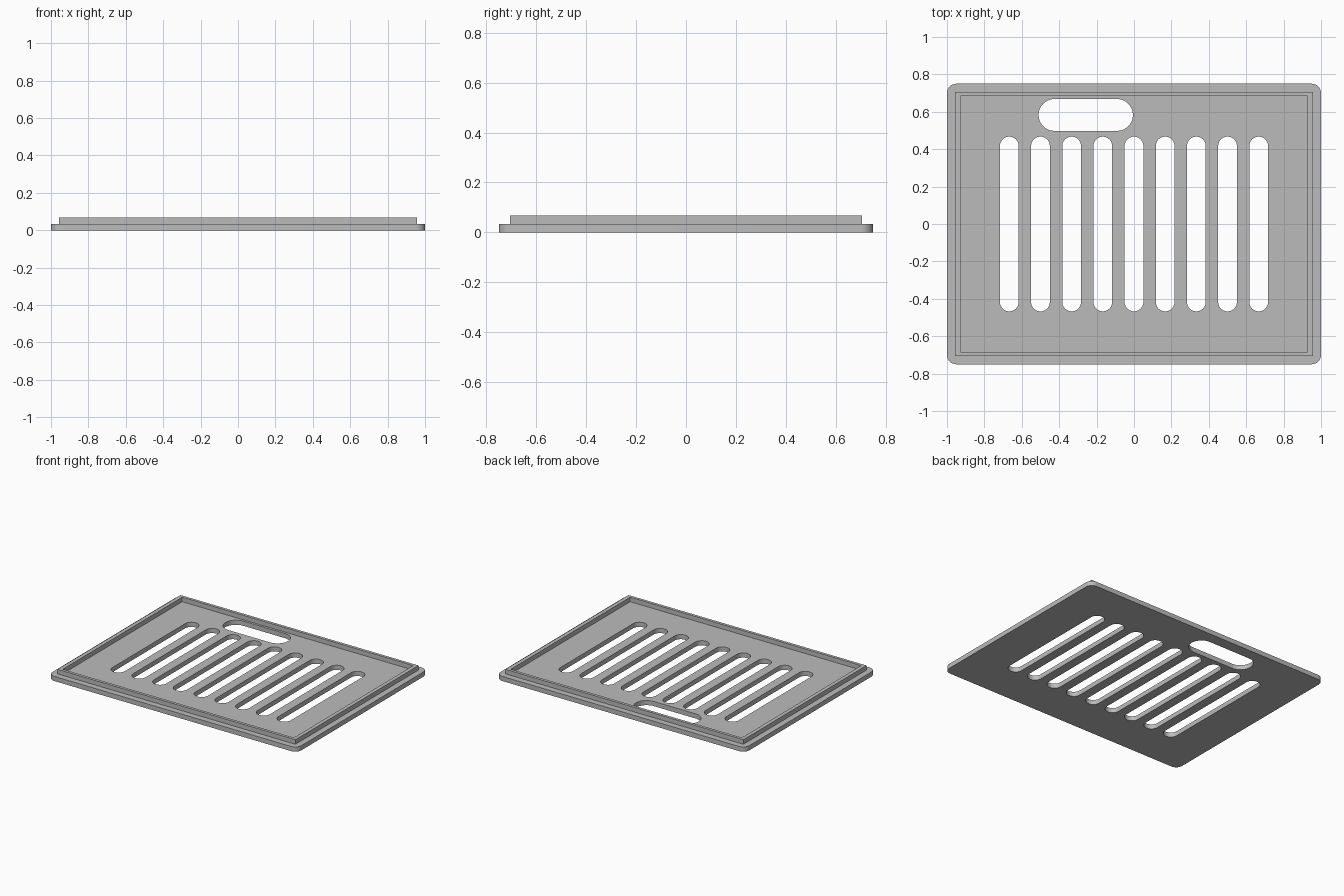
import bpy, bmesh
from math import cos, sin, pi, radians

cube = bpy.data.objects.get("Cube")
if cube:
    bpy.data.objects.remove(cube, do_unlink=True)

grey = bpy.data.materials.new("grey")
grey.use_nodes = True
colour = (0.5, 0.5, 0.5, 1)
grey.diffuse_color = colour
grey.node_tree.nodes["Principled BSDF"].inputs["Base Color"].default_value = colour


def rounded_rect(cx, cy, w, h, r, steps=12):
    """Outline of a rectangle with rounded corners; r = 0 gives sharp ones."""
    points = []
    for i, (sx, sy) in enumerate([(1, 1), (-1, 1), (-1, -1), (1, -1)]):
        px, py = cx + sx * (w / 2 - r), cy + sy * (h / 2 - r)
        if r == 0:
            points.append((px, py))
            continue
        for k in range(steps + 1):
            a = (i + k / steps) * pi / 2
            points.append((px + r * cos(a), py + r * sin(a)))
    return points


def slab(name, outlines, z0, z1):
    """Extrude the first outline, with the others as holes through it."""
    curve = bpy.data.curves.new(name + "_profile", "CURVE")
    curve.dimensions = "2D"
    curve.fill_mode = "BOTH"
    curve.extrude = (z1 - z0) / 2
    for points in outlines:
        spline = curve.splines.new("POLY")
        spline.points.add(len(points) - 1)
        for p, (x, y) in zip(spline.points, points):
            p.co = (x, y, 0, 1)
        spline.use_cyclic_u = True
    obj = bpy.data.objects.new(name, curve)
    bpy.context.collection.objects.link(obj)
    bpy.ops.object.select_all(action="DESELECT")
    obj.select_set(True)
    bpy.context.view_layer.objects.active = obj
    bpy.ops.object.convert(target="MESH")
    obj = bpy.context.object
    obj.name = name

    # Weld caps to walls and lift into place
    bm = bmesh.new()
    bm.from_mesh(obj.data)
    bmesh.ops.remove_doubles(bm, verts=bm.verts, dist=0.0001)
    bmesh.ops.translate(bm, verts=bm.verts, vec=(0, 0, (z0 + z1) / 2))
    bmesh.ops.recalc_face_normals(bm, faces=bm.faces)
    bm.to_mesh(obj.data)
    bm.free()
    obj.data.materials.clear()
    obj.data.materials.append(grey)
    bpy.ops.object.shade_smooth_by_angle(angle=radians(30))
    return obj


# Base plate with nine drain slots and an offset hand hole
slots = [rounded_rect(i / 6, 0, 0.1, 0.934, 0.05) for i in range(-4, 5)]
hand_hole = rounded_rect(-0.258, 0.583, 0.504, 0.17, 0.085)
slab("base_plate", [rounded_rect(0, 0, 2, 1.5, 0.05), hand_hole] + slots, 0, 0.034)

# Raised square-cornered rim, set in from the plate edge
slab("raised_rim", [rounded_rect(0, 0, 1.912, 1.412, 0),
                    rounded_rect(0, 0, 1.856, 1.37, 0)], 0.03, 0.067)
